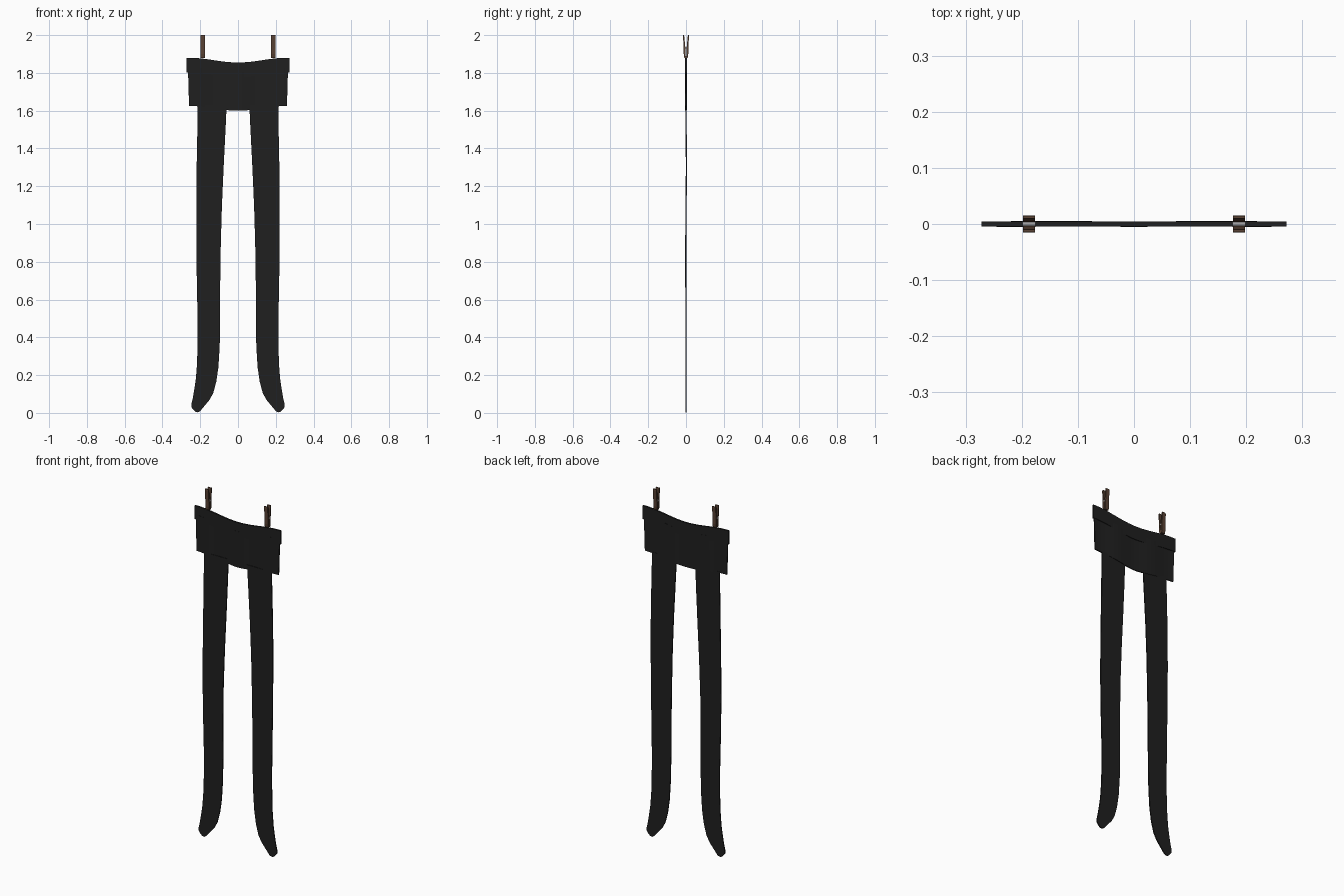
import bpy, bmesh, math
from mathutils import Vector

if "Cube" in bpy.data.objects:
    bpy.data.objects.remove(bpy.data.objects["Cube"])

def material(name, col):
    m = bpy.data.materials.new(name)
    m.diffuse_color = (*col, 1)
    m.use_nodes = True
    m.node_tree.nodes["Principled BSDF"].inputs["Base Color"].default_value = m.diffuse_color
    return m

BLACK = material("black_knit", (0.014, 0.014, 0.014))
WOOD = material("dark_wood", (0.10, 0.055, 0.035))
STEEL = material("steel", (0.35, 0.35, 0.36))

def finish(name, verts, faces, mat, smooth=True):
    me = bpy.data.meshes.new(name)
    me.from_pydata(verts, [], faces)
    bm = bmesh.new()
    bm.from_mesh(me)
    bmesh.ops.recalc_face_normals(bm, faces=bm.faces)
    bm.to_mesh(me)
    bm.free()
    me.materials.append(mat)
    ob = bpy.data.objects.new(name, me)
    bpy.context.collection.objects.link(ob)
    bpy.context.view_layer.objects.active = ob
    for o in bpy.context.selected_objects:
        o.select_set(False)
    ob.select_set(True)
    if smooth:
        bpy.ops.object.shade_smooth_by_angle(angle=math.radians(40))
    return ob

def sheet(name, rows, cols, thick, sag, wave):
    """Closed flat cloth between pairs of edge points (x, z)."""
    verts, faces = [], []
    n = cols + 1
    for side in (-1, 1):
        for a, b in rows:
            for i in range(n):
                x, z = Vector(a).lerp(Vector(b), i / cols)
                y = wave(x, z) + side * thick / 2
                verts.append((x, y, z - sag(x)))
    size = len(rows) * n
    for r in range(len(rows) - 1):
        for i in range(cols):
            q = [r*n + i, r*n + i + 1, (r+1)*n + i + 1, (r+1)*n + i]
            faces += [q, [k + size for k in q]]
    last = len(rows) - 1
    rim = (list(range(n)) + [r*n + cols for r in range(1, last + 1)]
           + [last*n + i for i in range(cols - 1, -1, -1)]
           + [r*n for r in range(last - 1, 0, -1)])
    for j, p in enumerate(rim):
        q = rim[(j + 1) % len(rim)]
        faces.append([p, q, q + size, p + size])
    return finish(name, verts, faces, BLACK)

def dip(x):
    return 0.0125 * (1 + math.cos(math.pi * min(abs(x) / 0.26, 1)))

def ripple(x, z):
    return -0.0025 * math.cos(math.pi * x / 0.11)

# waistband and hip panel
sheet("waistband", [((-0.272, z), (0.272, z)) for z in (1.88, 1.84, 1.803)],
      32, 0.009, dip, lambda x, z: 0)
sheet("hip_panel", [((-w, z), (w, z)) for w, z in
                    ((0.265, 1.83), (0.263, 1.76), (0.261, 1.69), (0.259, 1.625))],
      32, 0.006, dip, ripple)

# legs: inner and outer edge points from hip to toe
LEG = [((0.060, 1.63), (0.213, 1.63)), ((0.066, 1.50), (0.215, 1.50)),
       ((0.076, 1.30), (0.219, 1.30)), ((0.085, 1.10), (0.221, 1.10)),
       ((0.091, 0.90), (0.221, 0.90)), ((0.094, 0.70), (0.218, 0.70)),
       ((0.094, 0.50), (0.214, 0.50)), ((0.097, 0.35), (0.214, 0.36)),
       ((0.104, 0.24), (0.217, 0.26)), ((0.115, 0.165), (0.223, 0.18)),
       ((0.131, 0.105), (0.232, 0.12)), ((0.150, 0.07), (0.240, 0.075)),
       ((0.168, 0.048), (0.247, 0.045)), ((0.186, 0.027), (0.247, 0.030)),
       ((0.200, 0.010), (0.237, 0.017)), ((0.212, 0.003), (0.225, 0.005))]
for s, label in ((-1, "left"), (1, "right")):
    rows = [((s*a[0], a[1]), (s*b[0], b[1])) for a, b in LEG]
    sheet("leg_" + label, rows, 8, 0.006, lambda x: 0,
          lambda x, z: 0.002 * math.sin(z * 6) * min(1, z))

# clothes pegs: two wooden prongs and a steel spring
PRONG = [(0.001, 1.88), (0.009, 1.88), (0.012, 1.90), (0.012, 1.925),
         (0.0155, 1.99), (0.0145, 2.0), (0.010, 2.0), (0.003, 1.93)]
for s, label in ((-1, "left"), (1, "right")):
    cx, hw, n = s * 0.187, 0.011, len(PRONG)
    for d, part in ((-1, "front"), (1, "back")):
        verts = [(cx + e*hw, d*y, z) for e in (-1, 1) for y, z in PRONG]
        faces = [list(range(n)), list(range(n, 2*n))]
        faces += [[i, (i+1) % n, (i+1) % n + n, i + n] for i in range(n)]
        finish(f"peg_{part}_{label}", verts, faces, WOOD, False)
    bpy.ops.mesh.primitive_cylinder_add(vertices=16, radius=0.005, depth=0.023,
                                        location=(cx, 0, 1.932),
                                        rotation=(0, math.pi / 2, 0))
    spring = bpy.context.object
    spring.name = "peg_spring_" + label
    spring.data.materials.append(STEEL)
    bpy.ops.object.shade_smooth_by_angle()
